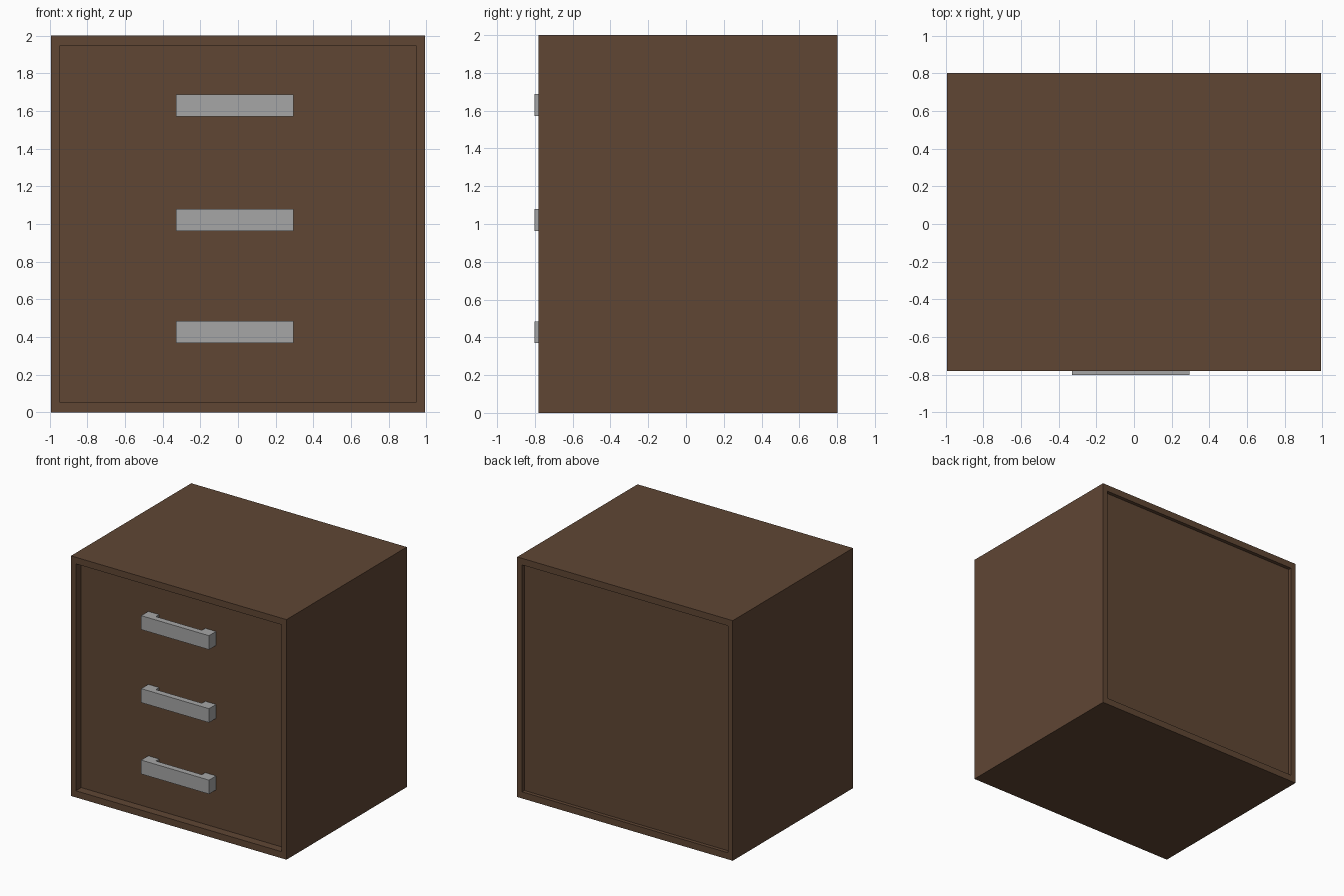
import bpy, bmesh

if "Cube" in bpy.data.objects:
    bpy.data.objects.remove(bpy.data.objects["Cube"])


def material(name, color):
    m = bpy.data.materials.new(name)
    m.diffuse_color = (*color, 1.0)
    m.use_nodes = True
    m.node_tree.nodes["Principled BSDF"].inputs["Base Color"].default_value = m.diffuse_color
    return m


wood = material("dark_brown_wood", (0.115, 0.061, 0.034))
metal = material("grey_metal", (0.38, 0.38, 0.38))


def prism(name, outline, z0, z1, mat):
    """Extrude a flat xy outline from z0 up to z1."""
    bm = bmesh.new()
    face = bm.faces.new([bm.verts.new((x, y, z0)) for x, y in outline])
    top = bmesh.ops.extrude_face_region(bm, geom=[face])["geom"]
    bmesh.ops.translate(bm, vec=(0, 0, z1 - z0),
                        verts=[g for g in top if isinstance(g, bmesh.types.BMVert)])
    bmesh.ops.recalc_face_normals(bm, faces=bm.faces)
    mesh = bpy.data.meshes.new(name)
    bm.to_mesh(mesh)
    bm.free()
    mesh.materials.append(mat)
    obj = bpy.data.objects.new(name, mesh)
    bpy.context.collection.objects.link(obj)
    return obj


def box(name, x0, x1, y0, y1, z0, z1, mat=wood):
    return prism(name, [(x0, y0), (x1, y0), (x1, y1), (x0, y1)], z0, z1, mat)


W, FRONT, BACK, H = 0.993, -0.78, 0.803, 2.0
SLAB, SIDE = 0.055, 0.045
FACE_Y = FRONT + 0.07            # recessed drawer face

# Carcass: top, bottom and two sides
box("bottom_panel", -W, W, FRONT, BACK, 0, SLAB)
box("top_panel", -W, W, FRONT, BACK, H - SLAB, H)
box("left_side", -W, -W + SIDE, FRONT, BACK, SLAB, H - SLAB)
box("right_side", W - SIDE, W, FRONT, BACK, SLAB, H - SLAB)

# Recessed front and back boards
inner = W - SIDE
box("drawer_front", -inner, inner, FACE_Y, FACE_Y + 0.05, SLAB, H - SLAB)
box("back_panel", -inner, inner, BACK - 0.07, BACK - 0.03, SLAB, H - SLAB)

# Three U-shaped bar handles
HX0, HX1, HY, LEG, BAR = -0.33, 0.295, -0.803, 0.1, 0.05
handle = [(HX0, HY), (HX1, HY), (HX1, FACE_Y), (HX1 - LEG, FACE_Y),
          (HX1 - LEG, HY + BAR), (HX0 + LEG, HY + BAR),
          (HX0 + LEG, FACE_Y), (HX0, FACE_Y)]
for label, zc in (("lower", 0.427), ("middle", 1.022), ("upper", 1.63)):
    prism(label + "_handle", handle, zc - 0.058, zc + 0.058, metal)
